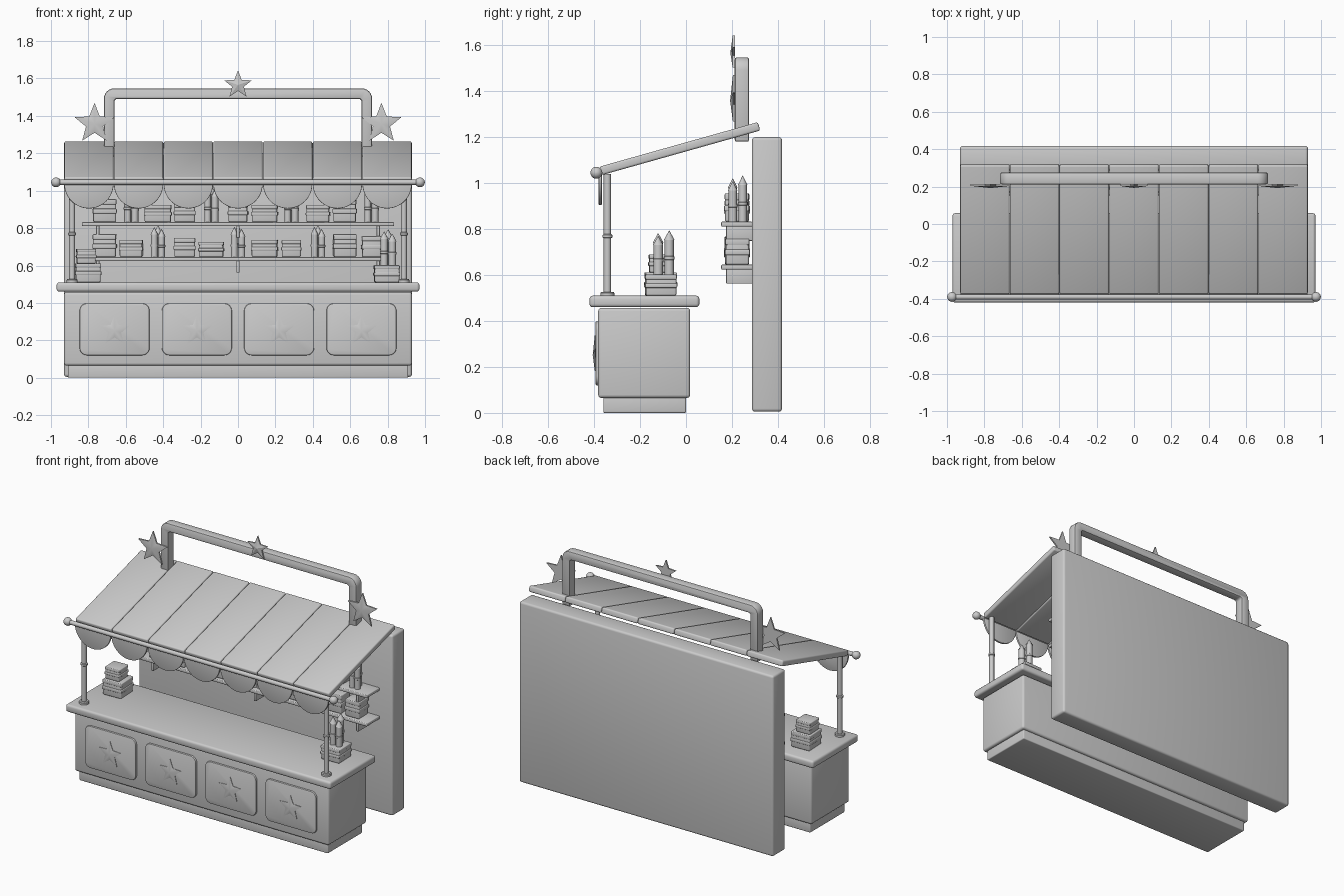
import bpy, bmesh, math, random
from mathutils import Matrix, Vector

if "Cube" in bpy.data.objects:
    bpy.data.objects.remove(bpy.data.objects["Cube"])

random.seed(4)


def finish(bm, name):
    """Turn a bmesh into an object, smooth with sharp edges kept."""
    bmesh.ops.recalc_face_normals(bm, faces=bm.faces)
    for f in bm.faces:
        f.smooth = True
    me = bpy.data.meshes.new(name)
    bm.to_mesh(me)
    bm.free()
    me.set_sharp_from_angle(angle=math.radians(32))
    ob = bpy.data.objects.new(name, me)
    bpy.context.collection.objects.link(ob)
    return ob


def bevel(bm, w, seg=3):
    edges = [e for e in bm.edges if e.calc_face_angle(0) > 0.6]
    bmesh.ops.bevel(bm, geom=edges, offset=w, segments=seg, profile=0.5,
                    affect='EDGES', clamp_overlap=True)


def box(name, x, y, z, bev=0.01, rot=None):
    """Bevelled box from (min, max) ranges; rot turns it about its centre."""
    bm = bmesh.new()
    bmesh.ops.create_cube(bm, size=1)
    bmesh.ops.scale(bm, vec=(x[1] - x[0], y[1] - y[0], z[1] - z[0]), verts=bm.verts)
    bevel(bm, bev)
    ob = finish(bm, name)
    ob.matrix_world = Matrix.Translation((sum(x) / 2, sum(y) / 2, sum(z) / 2)) @ (rot or Matrix())
    return ob


def prism(name, pts, y0, y1, bev=0.0):
    """Extrude an XZ outline from y0 to y1."""
    bm = bmesh.new()
    face = bm.faces.new([bm.verts.new((px, y0, pz)) for px, pz in pts])
    ext = bmesh.ops.extrude_face_region(bm, geom=[face])
    bmesh.ops.translate(bm, vec=(0, y1 - y0, 0),
                        verts=[v for v in ext['geom'] if isinstance(v, bmesh.types.BMVert)])
    bmesh.ops.recalc_face_normals(bm, faces=bm.faces)
    if bev:
        bevel(bm, bev, 2)
    return finish(bm, name)


def arc(cx, cz, r, a0, a1, n=6):
    return [(cx + r * math.cos(math.radians(a0 + (a1 - a0) * i / n)),
             cz + r * math.sin(math.radians(a0 + (a1 - a0) * i / n))) for i in range(n + 1)]


def lathe(name, profile, loc, axis='Z', n=20):
    """Revolve (radius, height) pairs."""
    bm = bmesh.new()
    rings = [[bm.verts.new((r * math.cos(2 * math.pi * i / n), r * math.sin(2 * math.pi * i / n), h))
              for i in range(n)] for r, h in profile]
    for a, b in zip(rings, rings[1:]):
        for i in range(n):
            bm.faces.new((a[i], a[(i + 1) % n], b[(i + 1) % n], b[i]))
    bm.faces.new(rings[0])
    bm.faces.new(rings[-1])
    if axis == 'X':
        bmesh.ops.rotate(bm, matrix=Matrix.Rotation(math.pi / 2, 3, 'Y'), verts=bm.verts)
    bmesh.ops.translate(bm, vec=loc, verts=bm.verts)
    return finish(bm, name)


def star(name, cx, cz, R, y_back, y_rim, y_tip):
    """Five-pointed star with a raised centre facing -y."""
    bm = bmesh.new()
    ring = [(cx + (R if i % 2 == 0 else R * 0.43) * math.sin(math.pi * i / 5),
             cz + (R if i % 2 == 0 else R * 0.43) * math.cos(math.pi * i / 5)) for i in range(10)]
    back = [bm.verts.new((a, y_back, b)) for a, b in ring]
    rim = [bm.verts.new((a, y_rim, b)) for a, b in ring]
    tip = bm.verts.new((cx, y_tip, cz))
    bm.faces.new(back)
    for i in range(10):
        j = (i + 1) % 10
        bm.faces.new((back[i], back[j], rim[j], rim[i]))
        bm.faces.new((rim[i], rim[j], tip))
    return finish(bm, name)


def parcel(name, x, y, z, w, d, h):
    """Packet with a rim band and a lid band, slightly turned."""
    turn = Matrix.Rotation(random.uniform(-0.05, 0.05), 4, 'Z')
    for part, g, a, b in (("body", 0, 0, 1), ("band", 0.004, 0.38, 0.6), ("lid", 0.002, 0.78, 1.02)):
        box(f"{name}_{part}", (x - w / 2 - g, x + w / 2 + g), (y - d / 2 - g, y + d / 2 + g),
            (z + h * a, z + h * b), 0.008 if part == "body" else 0.005, turn)


def rockets(name, x, y, z, h, r=0.015):
    """Bundle of three pointed tubes with a tie."""
    for k in range(3):
        t = math.radians(90 + 120 * k)
        px, py = x + r * 1.25 * math.cos(t), y + r * 1.6 * math.sin(t)
        hh = h * (1 - 0.06 * k)
        lathe(f"{name}_tube_{k}", [(r, 0), (r, hh * 0.35), (r * 1.15, hh * 0.36), (r * 1.15, hh * 0.42),
                                   (r, hh * 0.43), (r, hh - 0.04), (r * 1.15, hh - 0.04), (0.001, hh)],
              (px, py, z), n=12)


# Back wall, counter and plinth
box("back_wall", (-0.93, 0.93), (0.287, 0.418), (0.005, 1.2), 0.014)
box("plinth", (-0.91, 0.91), (-0.36, 0.0), (0, 0.08), 0.006)
box("counter_body", (-0.93, 0.93), (-0.382, 0.018), (0.065, 0.457), 0.014)
box("counter_top", (-0.97, 0.97), (-0.42, 0.058), (0.46, 0.51), 0.014)

# Front panels with stars
for i in range(4):
    cx, w, z0, z1, r = -0.66 + 0.44 * i, 0.187, 0.12, 0.398, 0.04
    pts = (arc(cx + w - r, z1 - r, r, 0, 90) + arc(cx - w + r, z1 - r, r, 90, 180)
           + arc(cx - w + r, z0 + r, r, 180, 270) + arc(cx + w - r, z0 + r, r, 270, 360))
    prism(f"front_panel_{i}", pts, -0.394, -0.375, 0.006)
    star(f"panel_star_{i}", cx, 0.252, 0.085, -0.39, -0.397, -0.406)

# Posts with foot flange and collar
for side, sx in (("left", -1), ("right", 1)):
    lathe(f"{side}_post", [(0.026, 0.505), (0.03, 0.51), (0.03, 0.522), (0.026, 0.527), (0.016, 0.527),
                           (0.016, 0.76), (0.022, 0.764), (0.022, 0.774), (0.016, 0.778), (0.016, 1.04)],
          (sx * 0.887, -0.342, 0))

# Awning strips, scallops and front rail
front, back = Vector((0, -0.372, 1.053)), Vector((0, 0.318, 1.247))
mid, length = (front + back) / 2, (back - front).length
slope = Matrix.Rotation(math.atan2(back.z - front.z, back.y - front.y), 4, 'X')
step = 1.86 / 7
for i in range(7):
    cx = (i - 3) * step
    box(f"awning_strip_{i}", (cx - step / 2 + 0.001, cx + step / 2 - 0.001),
        (mid.y - length / 2, mid.y + length / 2), (mid.z - 0.019, mid.z + 0.019), 0.009, slope)
    prism(f"awning_scallop_{i}", arc(cx, 1.037, step / 2 - 0.001, 180, 360, 24), -0.38, -0.366, 0.003)
lathe("awning_rail", [(0.014, -0.97), (0.014, 0.97)], (0, -0.39, 1.045), 'X')
ball = [(max(0.001, 0.026 * math.sin(math.pi * k / 10)), -0.026 * math.cos(math.pi * k / 10)) for k in range(11)]
for side, sx in (("left", -1), ("right", 1)):
    lathe(f"{side}_rail_knob", ball, (sx * 0.973, -0.39, 1.045), 'X')

# Sign arch with its stars
X, Z, t, R = 0.717, 1.547, 0.056, 0.055
outline = ([(X, 1.18)] + arc(X - R, Z - R, R, 0, 90) + arc(-X + R, Z - R, R, 90, 180)
           + [(-X, 1.18), (-X + t, 1.18)] + arc(-X + t + 0.015, Z - t - 0.015, 0.015, 180, 90, 3)
           + arc(X - t - 0.015, Z - t - 0.015, 0.015, 90, 0, 3) + [(X - t, 1.18)])
prism("sign_arch", outline, 0.212, 0.275, 0.009)
star("arch_star_centre", 0, 1.566, 0.077, 0.213, 0.203, 0.193)
for side, sx in (("left", -1), ("right", 1)):
    star(f"arch_star_{side}", sx * 0.767, 1.358, 0.112, 0.214, 0.204, 0.192)

# Shelves, brackets and goods
for name, z, phase in (("lower", 0.645, 2), ("upper", 0.832, 1)):
    box(f"{name}_shelf", (-0.835, 0.835), (0.153, 0.29), (z - 0.021, z), 0.005)
    for k in (-1, 0, 1):
        box(f"{name}_bracket_{k + 1}", (k * 0.75 - 0.009, k * 0.75 + 0.009), (0.175, 0.29),
            (z - 0.083, z - 0.018), 0.004)
    for i in range(11):
        x = (i - 5) * 0.1427
        if i % 3 == phase:
            rockets(f"{name}_rockets_{i}", x, 0.218, z, 0.17 if phase == 2 else 0.2, 0.018)
        else:
            w = (0.12, 0.12, 0.14, 0.11, 0.13, 0.1, 0.135, 0.1, 0.12, 0.12, 0.1)[i]
            h = (0.12, 0.09, 0.09, 0.1, 0.08, 0.1, 0.09, 0.09, 0.09, 0.12, 0.11)[i]
            parcel(f"{name}_parcel_{i}", x, 0.222, z, w, 0.1, h)

# Goods on the counter
parcel("counter_parcel_left", -0.803, -0.11, 0.51, 0.132, 0.132, 0.1)
parcel("counter_parcel_small", -0.812, -0.11, 0.61, 0.1, 0.1, 0.078)
parcel("counter_parcel_right", 0.795, -0.11, 0.51, 0.132, 0.132, 0.09)
rockets("counter_rockets", 0.803, -0.105, 0.598, 0.195, 0.02)
